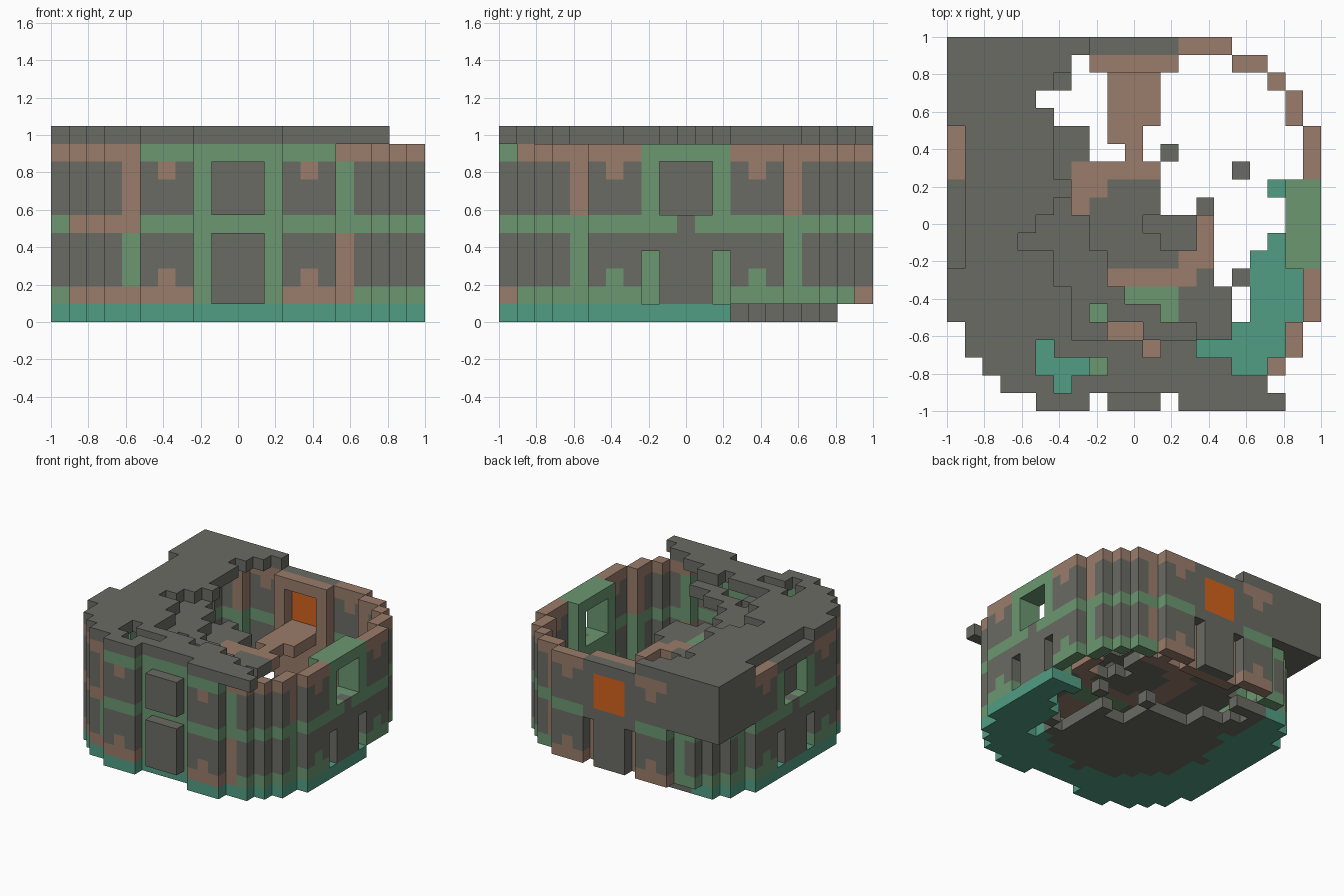
import bpy
import bmesh
from math import hypot
from mathutils import Vector

cube = bpy.data.objects.get("Cube")
if cube:
    bpy.data.objects.remove(cube, do_unlink=True)

SIZE = 21
MID = 10
UNIT = 2 / SIZE


# Materials
def linear(c):
    c /= 255
    return c / 12.92 if c <= 0.04 else ((c + 0.055) / 1.055) ** 2.4


def material(name, *rgb):
    mat = bpy.data.materials.new(name)
    mat.use_nodes = True
    color = (*[linear(c) for c in rgb], 1)
    mat.diffuse_color = color
    mat.node_tree.nodes["Principled BSDF"].inputs["Base Color"].default_value = color
    return mat


PALETTE = {
    "stone": material("dark stone", 107, 107, 100),
    "brown": material("dusty brown", 154, 125, 107),
    "green": material("moss green", 108, 151, 113),
    "teal": material("teal", 82, 157, 132),
    "orange": material("orange", 210, 99, 28),
}
COLORS = list(PALETTE)

# Rounded plan: half width of every row, by distance from the middle
HALF = [MID] * 6 + [9, 9, 8, 7, 5]


def inside(i, j):
    dx, dy = abs(i - MID), abs(j - MID)
    return dy <= MID and dx <= HALF[dy]


def on_rim(i, j):
    near = ((i + 1, j), (i - 1, j), (i, j + 1), (i, j - 1))
    return inside(i, j) and not all(inside(*n) for n in near)


def side_of(i, j):
    dx, dy = i - MID, j - MID
    if abs(dy) >= abs(dx):
        return ("front" if dy < 0 else "back"), i
    return ("right" if dx > 0 else "left"), j


def wall_color(side, u, k):
    """Bands, strips and nubs of the painted wall; u runs along the side."""
    off = abs(u - MID)
    front, back = side == "front", side == "back"
    front_left_end = (front or side == "left") and u <= 4
    if k == 9:
        if back or side == "left":
            return "stone" if off <= 2 else "brown"
        return "green" if off <= (5 if front else 2) else "brown"
    if k == 5:
        if front_left_end:
            return "brown"
        bare = off <= 2 if back else off == 0 and not front
        return "stone" if bare else "green"
    if k == 1:
        if front_left_end or (back and 2 < off < 6) or (front and 2 < off < 7):
            return "brown"
        return "green" if off > 2 or front else "stone"
    if off == 6:
        upper = k > 5
        if front:
            return "brown" if upper == (u < MID) else "green"
        return "brown" if upper or (back and u > MID) else "green"
    if off == 2 and (k > 5 or front):
        return "stone" if back else "green"
    if off == 4 and k in (2, 8):
        return "brown" if k == 8 or front or back else "green"
    return "stone"


parts = {}
taken = {}


def put(part, i, j, k, color):
    if (i, j, k) not in taken:
        taken[i, j, k] = color
        parts.setdefault(part, []).append((i, j, k))


# Outer walls with windows, slots and a second layer behind each window
INWARD = {"front": (0, 1), "back": (0, -1), "right": (-1, 0), "left": (1, 0)}
for i in range(SIZE):
    for j in range(SIZE):
        if not on_rim(i, j):
            continue
        side, u = side_of(i, j)
        off = abs(u - MID)
        a, b = INWARD[side]
        for k in range(1, 10):
            window = off <= 1 and 6 <= k <= 8
            slot = off == 2 and k <= (4 if side == "back" else 3)
            color = wall_color(side, u, k)
            if off > 2:
                put(side + "_wall", i, j, k, color)
            elif side == "front":
                put("front_wall", i, j + 1, k, "green")
                if off <= 1 and k not in (5, 9):
                    put("front_shutters", i, j, k, "stone")
            elif window:
                if side == "back":
                    put("back_panel", i, j, k, "orange")
                elif side == "left":
                    put("left_shutter", i + 1, j, k, "stone")
            else:
                if not slot:
                    put(side + "_wall", i, j, k, color)
                frame = "brown" if side == "back" else "green"
                put(side + "_frame", i + a, j + b, k, frame)

# Broken edges: last cell of each row, counted from the back
ROOF_END = [7, 6, 5, 4, 5, 5, 5, 5, 6, 5, 4, 3, 5, 5, 6, 6, 6, 13, 15, 17, 18]
FLOOR_END = [5, 6, 6, 4, 5, 7, 7, 11, 11, 11, 14, 14, 14, 14, 15, 15, 15, 13, 12, 12, 12]
LEDGE_END = {9: 6, 10: 7, 11: 7, 12: 8, 13: 8, 14: 9, 15: 11, 16: 13}
ROOF_HOLES = {(5, 17), (11, 17), (5, 18), (6, 18), (7, 18), (8, 18), (6, 19)}
LEDGE_HOLES = {(8, 15), (9, 16), (10, 16)}
UPPER_HOLES = {(11, 10), (12, 10), (13, 10), (12, 11), (13, 11)}
CRUMBS = {(16, 13), (16, 7), (12, 6), (14, 9)}


def rim_kept(i, row):
    if row >= 16:
        return i >= 16 or row > 16
    return i >= (17 if row >= 12 else 19 if row in (9, 10) else 18) and row >= 8


for row in range(SIZE):
    j = SIZE - 1 - row
    for i in range(SIZE):
        dist = hypot(i - MID, j - MID)
        kept = i <= FLOOR_END[row]
        doorway = j == 0 and abs(i - MID) <= 2
        corner = i < 5 and j > 15 and not inside(i, j)

        # Ground floor: teal rim round a stone centre
        if inside(i, j) and j < 19 and not doorway:
            if kept or rim_kept(i, row) or (i, row) in CRUMBS:
                teal = dist > 7 and not (row < 6 and i > 3)
                put("ground_floor", i, j, 0, "teal" if teal else "stone")

        # Upper floor with a brown ring and a painted front walkway
        if kept and dist < 8.3 and (i, row) not in UPPER_HOLES:
            color = "stone"
            if j < 7 and abs(i - MID) <= 2:
                color = "green" if j in (5, 6) or i == 8 else "brown"
            elif 2.8 <= dist <= 4.5 and (i, row) != (12, 12):
                color = "brown"
            put("upper_floor", i, j, 5, color)

        # Back walkway, narrowing to its broken tip
        if 2 <= row <= 6 and 9 <= i <= 11:
            if row < 5 or i == 10 or (row == 5 and i == 9):
                put("back_walkway", i, j, 5, "brown")

        # Roof slab, the broken ledge under its edge and the square corner block
        gap = i == 0 and 5 <= row <= 12
        overhang = j == 0 and i > 15
        if i <= ROOF_END[row] and (inside(i, j) or corner or overhang):
            if not (gap or doorway or (i, row) in ROOF_HOLES):
                put("roof", i, j, 10, "stone")
        if ROOF_END[row] <= i <= LEDGE_END.get(row, 0) and (i, row) not in LEDGE_HOLES:
            put("roof_ledge", i, j, 9, "stone")
        if corner:
            for k in range(6, 10):
                put("corner_block", i, j, k, "stone")


# Turn each part into a mesh of its exposed faces
AXES = [Vector(v) for v in ((1, 0, 0), (0, 1, 0), (0, 0, 1))]


def build(name, cells):
    bm = bmesh.new()
    for cell in cells:
        center = Vector(cell) + Vector((0.5, 0.5, 0.5))
        for n in range(3):
            for sign in (1, -1):
                normal = AXES[n] * sign
                if tuple(int(c) for c in Vector(cell) + normal) in taken:
                    continue
                p, q = AXES[(n + 1) % 3] / 2, AXES[(n + 2) % 3] * sign / 2
                middle = center + normal / 2
                points = (middle - p - q, middle + p - q, middle + p + q, middle - p + q)
                face = bm.faces.new([bm.verts.new(v) for v in points])
                face.material_index = COLORS.index(taken[cell])
    bmesh.ops.remove_doubles(bm, verts=bm.verts, dist=0.001)
    bmesh.ops.dissolve_limit(bm, angle_limit=0.01, verts=bm.verts, edges=bm.edges,
                             delimit={"MATERIAL"})
    for v in bm.verts:
        v.co = Vector((v.co.x * UNIT - 1, v.co.y * UNIT - 1, v.co.z * UNIT))
    mesh = bpy.data.meshes.new(name)
    bm.to_mesh(mesh)
    bm.free()
    for mat in PALETTE.values():
        mesh.materials.append(mat)
    bpy.context.collection.objects.link(bpy.data.objects.new(name, mesh))


for name, cells in parts.items():
    build(name, cells)
